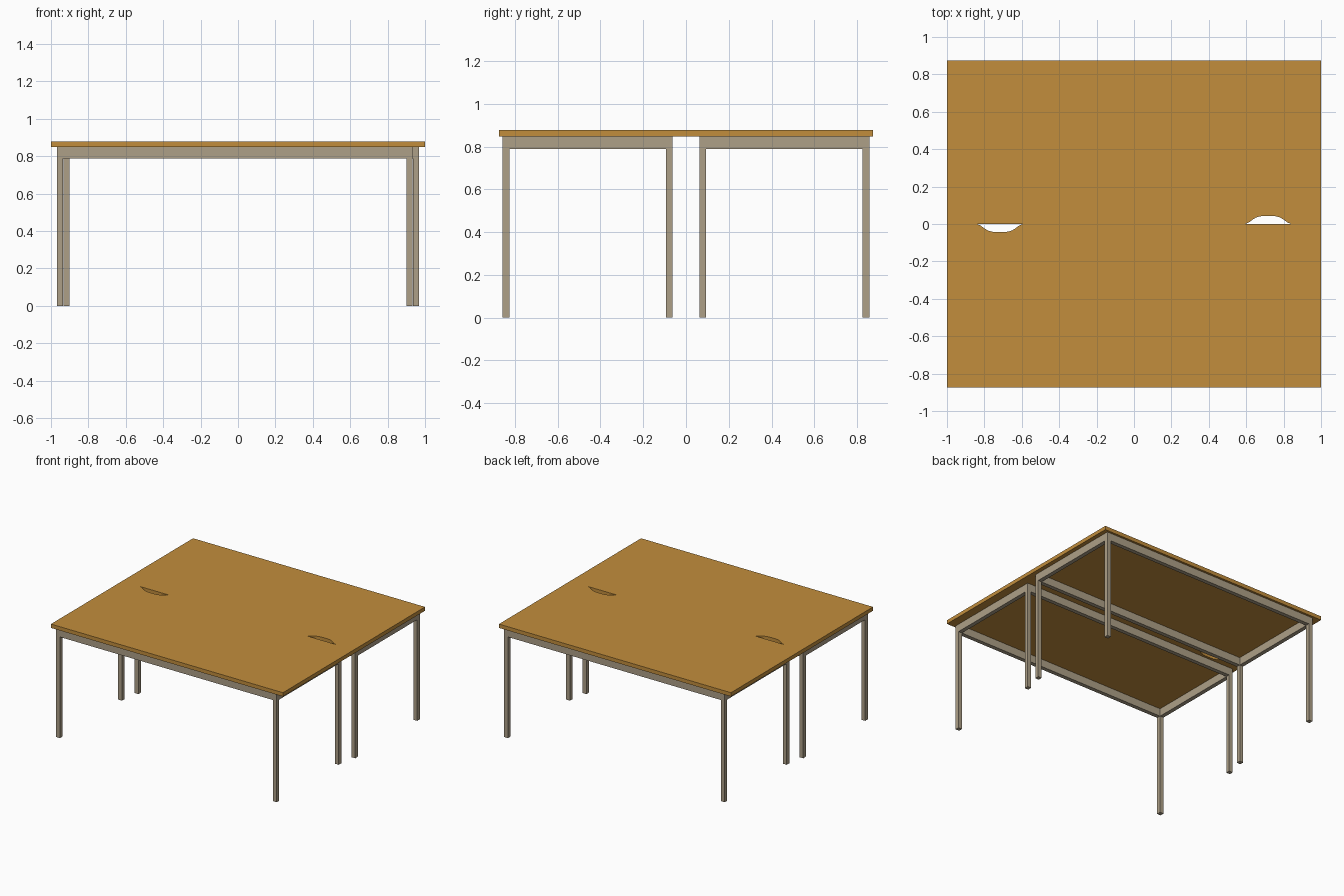
import bpy
import bmesh
from mathutils import Matrix, Vector

if "Cube" in bpy.data.objects:
    bpy.data.objects.remove(bpy.data.objects["Cube"])

Z_UNDER, Z_TOP = 0.848, 0.878      # desktop thickness
RAIL_Z = 0.788                     # underside of the rails
T = 0.032                          # square tube size
X0, X1 = -0.967, 0.934             # front frame extents
Y0, Y1 = -0.858, -0.062


def material(name, rgb):
    m = bpy.data.materials.new(name)
    m.diffuse_color = (*rgb, 1.0)
    m.use_nodes = True
    m.node_tree.nodes["Principled BSDF"].inputs["Base Color"].default_value = m.diffuse_color
    return m


wood = material("warm_wood", (0.54, 0.27, 0.046))
metal = material("beige_metal", (0.42, 0.35, 0.245))


def finish(name, bm, mat, turn):
    bmesh.ops.transform(bm, matrix=turn, verts=bm.verts)
    bmesh.ops.recalc_face_normals(bm, faces=bm.faces)
    me = bpy.data.meshes.new(name)
    bm.to_mesh(me)
    bm.free()
    me.materials.append(mat)
    ob = bpy.data.objects.new(name, me)
    bpy.context.collection.objects.link(ob)


def box(name, lo, hi, turn):
    lo, hi = Vector(lo), Vector(hi)
    bm = bmesh.new()
    mat = Matrix.Translation((lo + hi) / 2) @ Matrix.Diagonal((*(hi - lo), 1))
    bmesh.ops.create_cube(bm, size=1.0, matrix=mat)
    finish(name, bm, metal, turn)


def desktop(name, turn):
    # Rectangle with a curved cable notch in its inner edge
    half = [(0.123, 0), (0.102, -0.009), (0.082, -0.024),
            (0.064, -0.035), (0.044, -0.041), (0.022, -0.043)]
    cx = -0.717
    notch = [(cx + x, y) for x, y in half] + [(cx - x, y) for x, y in reversed(half)]
    outline = [(-1, 0), (-1, -0.875), (1, -0.875), (1, 0)] + notch
    bm = bmesh.new()
    face = bm.faces.new([bm.verts.new((x, y, Z_UNDER)) for x, y in outline])
    ext = bmesh.ops.extrude_face_region(bm, geom=[face], use_keep_orig=True)
    top = [v for v in ext["geom"] if isinstance(v, bmesh.types.BMVert)]
    bmesh.ops.translate(bm, vec=(0, 0, Z_TOP - Z_UNDER), verts=top)
    finish(name, bm, wood, turn)


# Two identical desks back to back, the second turned half a circle
for label, turn in (("front", Matrix.Identity(4)),
                    ("back", Matrix.Diagonal((-1, -1, 1, 1)))):
    desktop(f"{label}_desktop", turn)
    # Legs
    for i, x in enumerate((X0, X1 - T)):
        for j, y in enumerate((Y0, Y1 - T)):
            box(f"{label}_leg_{i}{j}", (x, y, 0), (x + T, y + T, Z_UNDER), turn)
    # Long rails
    for i, y in enumerate((Y0, Y1 - T)):
        box(f"{label}_long_rail_{i}", (X0 + T, y, RAIL_Z), (X1 - T, y + T, Z_UNDER), turn)
    # Side rails
    for i, x in enumerate((X0, X1 - T)):
        box(f"{label}_side_rail_{i}", (x, Y0 + T, RAIL_Z), (x + T, Y1 - T, Z_UNDER), turn)
